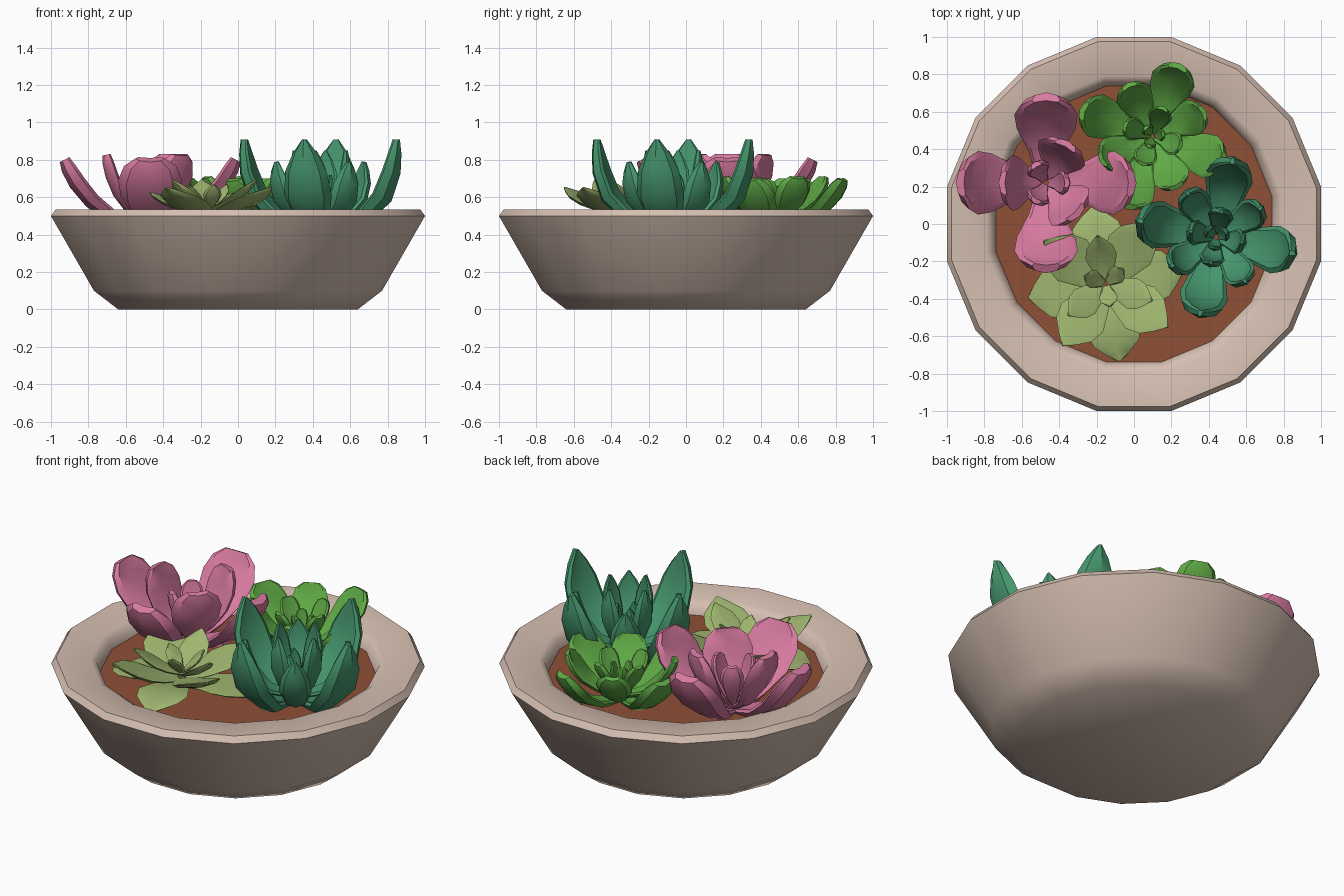
import bpy, bmesh, math
from mathutils import Vector

if "Cube" in bpy.data.objects:
    bpy.data.objects.remove(bpy.data.objects["Cube"])


def material(name, rgb):
    m = bpy.data.materials.new(name)
    m.diffuse_color = (*rgb, 1)
    m.use_nodes = True
    m.node_tree.nodes["Principled BSDF"].inputs["Base Color"].default_value = m.diffuse_color
    return m


def finish(name, bm, mat, angle):
    bmesh.ops.recalc_face_normals(bm, faces=bm.faces)
    me = bpy.data.meshes.new(name)
    bm.to_mesh(me)
    bm.free()
    me.materials.append(mat)
    ob = bpy.data.objects.new(name, me)
    bpy.context.collection.objects.link(ob)
    bpy.ops.object.select_all(action='DESELECT')
    ob.select_set(True)
    bpy.context.view_layer.objects.active = ob
    bpy.ops.object.shade_smooth_by_angle(angle=math.radians(angle))
    return ob


def lathe(name, profile, mat, sides=16):
    # profile radii are measured to the flats; both ends are capped
    bm = bmesh.new()
    rings = []
    for r, z in profile:
        r /= math.cos(math.pi / sides)
        rings.append([bm.verts.new((r * math.cos((i + .5) * math.tau / sides),
                                    r * math.sin((i + .5) * math.tau / sides), z))
                      for i in range(sides)])
    for a, b in zip(rings, rings[1:]):
        for i in range(sides):
            j = (i + 1) % sides
            bm.faces.new((a[i], a[j], b[j], b[i]))
    bm.faces.new(rings[0])
    bm.faces.new(rings[-1])
    return finish(name, bm, mat, 45)


def add_leaf(bm, centre, angle, path, half_width, thick, shape, cup):
    # sweep a cupped section along a quadratic curve of (radius, height)
    p0, p1, p2 = (Vector(p) for p in path)
    out = Vector((math.cos(angle), math.sin(angle), 0))
    side = Vector((-math.sin(angle), math.cos(angle), 0))
    up = Vector((0, 0, 1))
    base = Vector((*centre, 0))
    rings = []
    for t, k in shape:
        p = p0 * (1 - t) ** 2 + p1 * 2 * t * (1 - t) + p2 * t * t
        d = ((p1 - p0) * (1 - t) + (p2 - p1) * t).normalized()
        n = out * -d.y + up * d.x
        c = base + out * p.x + up * p.y
        w = half_width * k
        h = thick * (0.45 + 0.55 * min(1, k))
        section = [(-w, cup * w - .3 * h), (-w * .8, cup * w * .8), (0, 0),
                   (w * .8, cup * w * .8), (w, cup * w - .3 * h),
                   (w * .75, cup * w * .5 - h * .8), (0, -h),
                   (-w * .75, cup * w * .5 - h * .8)]
        rings.append([bm.verts.new(c + side * s + n * q) for s, q in section])
    for a, b in zip(rings, rings[1:]):
        for i in range(8):
            j = (i + 1) % 8
            bm.faces.new((a[i], a[j], b[j], b[i]))
    bm.faces.new(rings[0])
    bm.faces.new(rings[-1])


def succulent(name, centre, mat, shape, cup, rings):
    # each ring: leaf count, first angle, curve, half width, thickness
    bm = bmesh.new()
    for count, first, path, w, th in rings:
        for i in range(count):
            add_leaf(bm, centre, math.radians(first + 360 * i / count),
                     path, w, th, shape, cup)
    return finish(name, bm, mat, 35)


clay = material("clay", (.67, .52, .44))
earth = material("earth", (.27, .08, .037))
pink = material("pink leaf", (.70, .20, .36))
teal = material("dark green leaf", (.06, .30, .15))
green = material("bright green leaf", (.115, .40, .06))
sage = material("pale green leaf", (.35, .47, .16))

# Bowl with rounded inner lip, and soil
lathe("bowl", [(.64, 0), (.77, .10), (1, .5), (.975, .535), (.79, .525),
               (.757, .505), (.735, .44), (.73, .38)], clay)
lathe("soil", [(.70, .40), (.738, .452)], earth)

# Leaf outlines: (position along leaf, width factor)
rounded = [(0, .3), (.3, .55), (.6, .92), (.8, 1), (.93, .82), (1, .45)]
pointed = [(0, .4), (.3, .75), (.55, 1), (.75, .85), (.9, .42), (1, .04)]
spear = [(0, .4), (.3, .75), (.6, 1), (.8, .86), (.92, .5), (1, .1)]

# Tall dark green plant
succulent("dark_succulent", (.44, -.07), teal, spear, .22, [
    (4, -12, ((.04, .46), (.37, .44), (.40, .91)), .13, .07),
    (4, 33, ((.03, .47), (.26, .48), (.27, .79)), .09, .05),
    (4, -12, ((.02, .48), (.14, .56), (.13, .85)), .07, .04),
    (3, 20, ((.01, .49), (.05, .58), (.05, .72)), .04, .03)])

# Pink plant
inner = ((.02, .48), (.15, .53), (.22, .83))
succulent("pink_succulent", (-.47, .22), pink, rounded, .16, [
    (4, 0, ((.03, .46), (.27, .48), (.44, .81)), .17, .07),
    (1, 180, inner, .15, .05),
    (1, 62, inner, .14, .05),
    (1, -45, inner, .14, .05),
    (3, 120, ((.01, .49), (.07, .57), (.10, .75)), .065, .04)])

# Bright green plant
succulent("bright_succulent", (.10, .47), green, rounded, .2, [
    (4, 70, ((.03, .46), (.26, .46), (.385, .70)), .12, .05),
    (4, 25, ((.02, .48), (.20, .51), (.29, .71)), .10, .04),
    (4, 70, ((.01, .49), (.09, .56), (.15, .70)), .065, .03),
    (3, 10, ((.01, .49), (.03, .56), (.05, .66)), .035, .025)])

# Flat pale plant
succulent("pale_succulent", (-.15, -.32), sage, pointed, .12, [
    (4, 10, ((.03, .48), (.22, .54), (.42, .475)), .145, .025),
    (4, 55, ((.02, .51), (.20, .54), (.40, .655)), .135, .025),
    (3, 100, ((.01, .54), (.14, .58), (.26, .695)), .085, .022),
    (3, 40, ((.01, .55), (.07, .60), (.12, .67)), .05, .02)])
